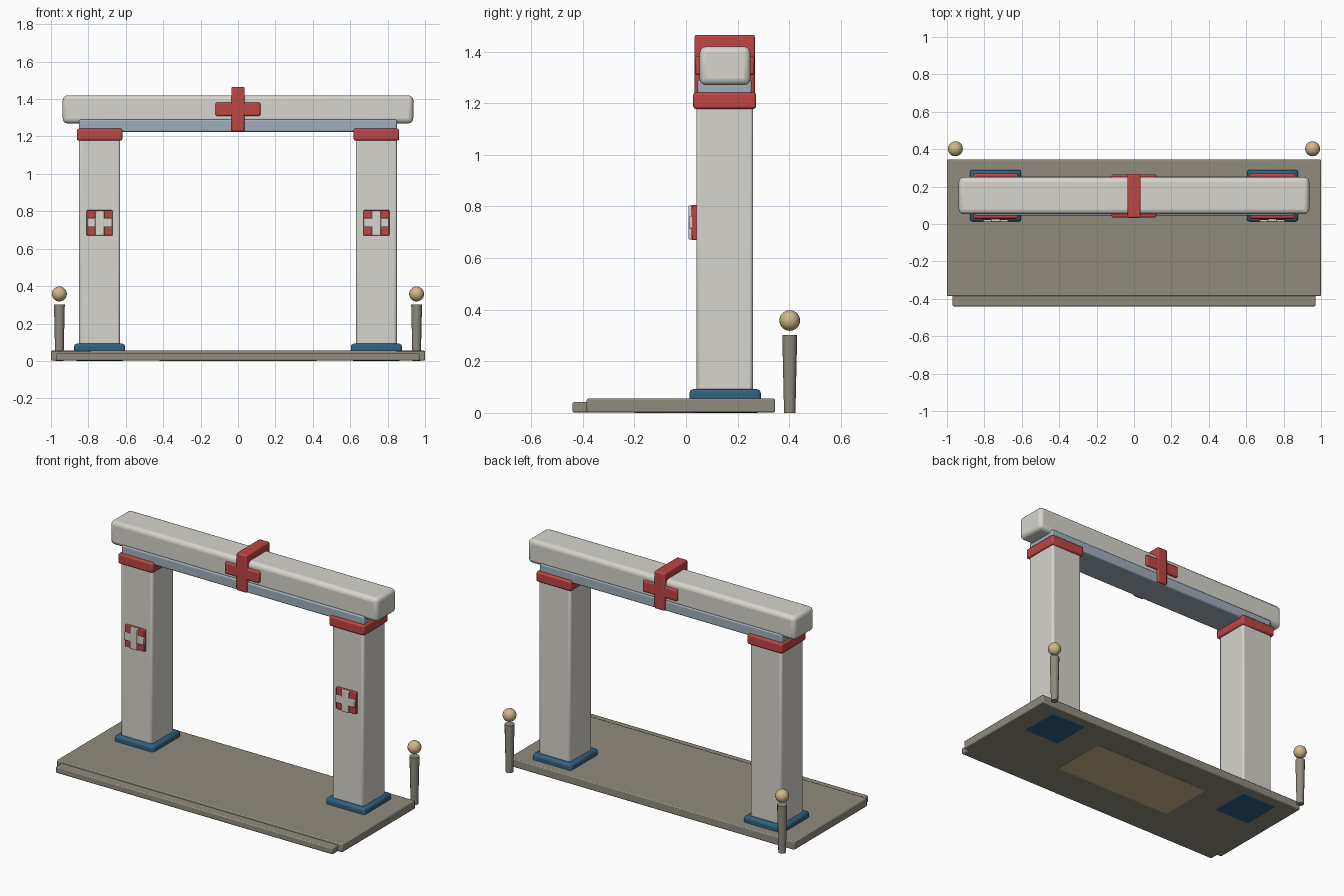
import bpy
import math

if "Cube" in bpy.data.objects:
    bpy.data.objects.remove(bpy.data.objects["Cube"])


def material(name, r, g, b):
    m = bpy.data.materials.new(name)
    m.diffuse_color = (r, g, b, 1)
    m.use_nodes = True
    m.node_tree.nodes["Principled BSDF"].inputs["Base Color"].default_value = m.diffuse_color
    return m


STONE = material("pale_stone", 0.68, 0.66, 0.61)
FLOOR = material("dark_stone", 0.28, 0.26, 0.21)
RED = material("red", 0.52, 0.06, 0.06)
BLUE = material("deep_blue", 0.03, 0.12, 0.21)
PALE = material("pale_blue", 0.36, 0.43, 0.50)
TAN = material("tan", 0.62, 0.48, 0.25)


def finish(name, mat):
    o = bpy.context.object
    o.name = name
    o.data.materials.append(mat)
    return o


def box(name, mat, x, y, z, bevel=0.0, segments=2):
    """Bevelled box given by its (min, max) range on each axis."""
    bpy.ops.mesh.primitive_cube_add(size=1, location=[(a + b) / 2 for a, b in (x, y, z)])
    o = finish(name, mat)
    o.scale = [b - a for a, b in (x, y, z)]
    bpy.ops.object.transform_apply(location=False, rotation=False, scale=True)
    if bevel:
        mod = o.modifiers.new("bevel", 'BEVEL')
        mod.width, mod.segments = bevel, segments
        bpy.ops.object.shade_smooth_by_angle(angle=math.radians(35))
    return o


def around(c, half):
    return (c - half, c + half)


# Floor slab, front step and underside inlay
box("floor_slab", FLOOR, (-1, 1), (-0.385, 0.345), (0.002, 0.055), 0.006)
box("front_step", FLOOR, (-0.97, 0.97), (-0.44, -0.375), (0.002, 0.042), 0.006)
box("floor_inlay", TAN, (-0.42, 0.42), (-0.20, 0.165), (0, 0.03))

for side, s in (("left", -1), ("right", 1)):
    cx = 0.74 * s
    # Column with plinth and capital
    box(side + "_plinth", BLUE, around(cx, 0.137), (0.013, 0.29), (0, 0.092), 0.015)
    box(side + "_column", STONE, around(cx, 0.11), (0.04, 0.26), (0.05, 1.19), 0.012)
    box(side + "_capital", RED, around(cx, 0.122), (0.028, 0.272), (1.178, 1.242), 0.01)
    # Red plaque with raised pale cross
    box(side + "_plaque", RED, around(cx, 0.069), (0.022, 0.05), (0.67, 0.806), 0.004)
    box(side + "_plaque_upright", STONE, around(cx, 0.025), (0.010, 0.03), (0.671, 0.805), 0.004)
    box(side + "_plaque_bar", STONE, around(cx, 0.068), (0.011, 0.03), (0.715, 0.763), 0.004)
    # Bollard with ball
    bpy.ops.mesh.primitive_cone_add(vertices=12, radius1=0.022, radius2=0.029, depth=0.302,
                                    location=(0.955 * s, 0.402, 0.151))
    finish(side + "_bollard", FLOOR)
    bpy.ops.object.shade_smooth_by_angle(angle=math.radians(35))
    bpy.ops.mesh.primitive_uv_sphere_add(segments=20, ring_count=12, radius=0.04,
                                         location=(0.955 * s, 0.402, 0.358))
    finish(side + "_bollard_ball", TAN)
    bpy.ops.object.shade_smooth()

# Lintel and the pale strip below it
box("lintel_strip", PALE, (-0.85, 0.85), (0.045, 0.255), (1.225, 1.29), 0.008)
box("lintel", STONE, (-0.937, 0.937), (0.053, 0.25), (1.27, 1.42), 0.025, 3)

# Cross clasping the lintel
box("cross_upright", RED, (-0.036, 0.036), (0.033, 0.267), (1.227, 1.465), 0.008)
box("cross_bar", RED, (-0.12, 0.12), (0.035, 0.265), (1.31, 1.382), 0.008)
